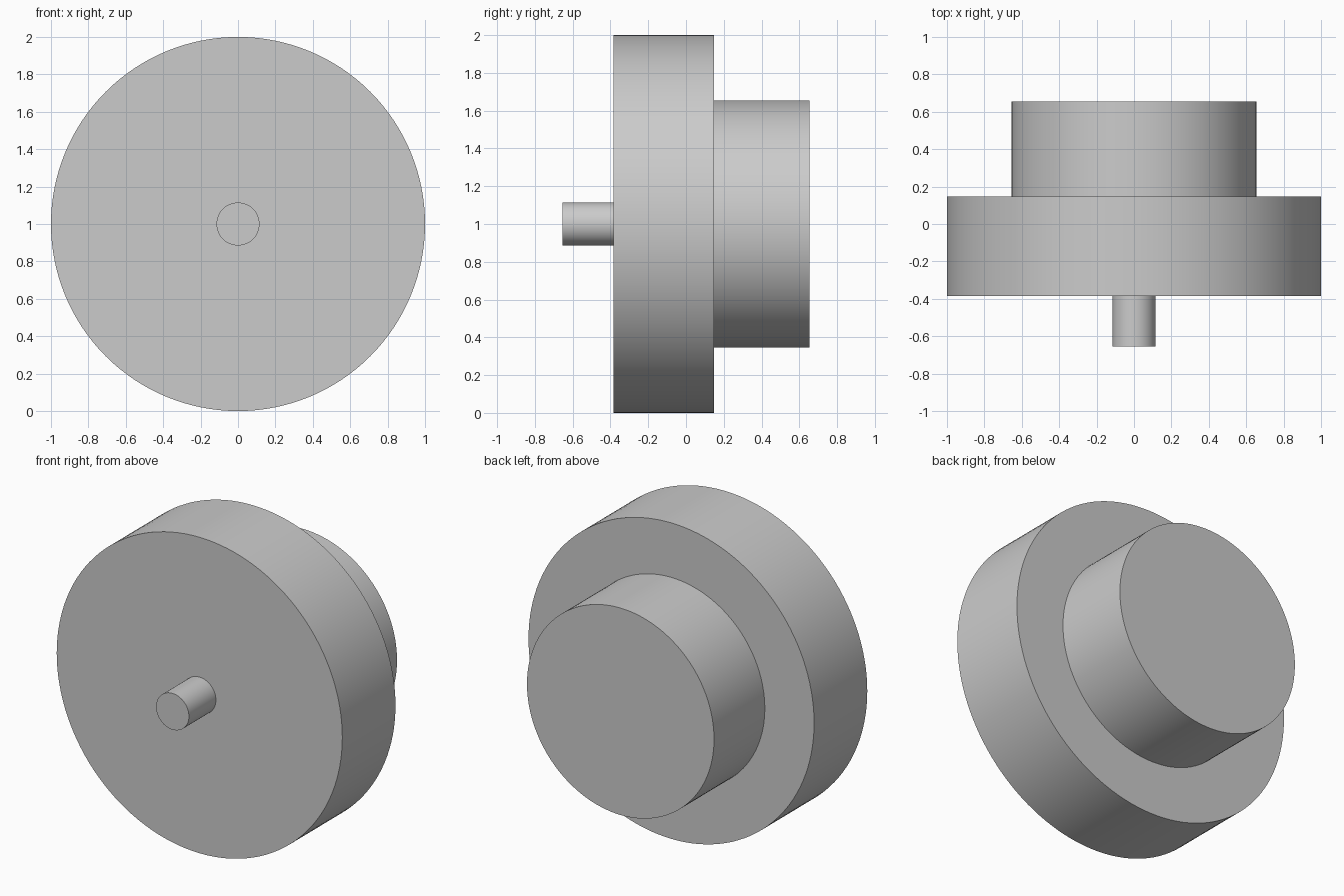
import bpy
import math

cube = bpy.data.objects.get("Cube")
if cube:
    bpy.data.objects.remove(cube, do_unlink=True)

# Single plain grey
GREY = (0.6, 0.6, 0.6, 1.0)
grey = bpy.data.materials.new("plain_grey")
grey.use_nodes = True
grey.diffuse_color = GREY
grey.node_tree.nodes["Principled BSDF"].inputs["Base Color"].default_value = GREY


def disc(name, radius, y_front, y_back, sides):
    """Cylinder along y, centred on the common axis."""
    bpy.ops.mesh.primitive_cylinder_add(
        vertices=sides, radius=radius, depth=y_back - y_front,
        location=(0, (y_front + y_back) / 2, 1),
        rotation=(math.pi / 2, 0, 0))
    obj = bpy.context.object
    obj.name = name
    obj.data.materials.append(grey)
    bpy.ops.object.shade_smooth_by_angle(angle=math.radians(30))
    return obj


# Front pin, wide wheel and rear hub, butted end to end
disc("front_pin", 0.115, -0.655, -0.385, 64)
disc("main_wheel", 1.0, -0.385, 0.147, 128)
disc("rear_hub", 0.655, 0.147, 0.655, 128)
